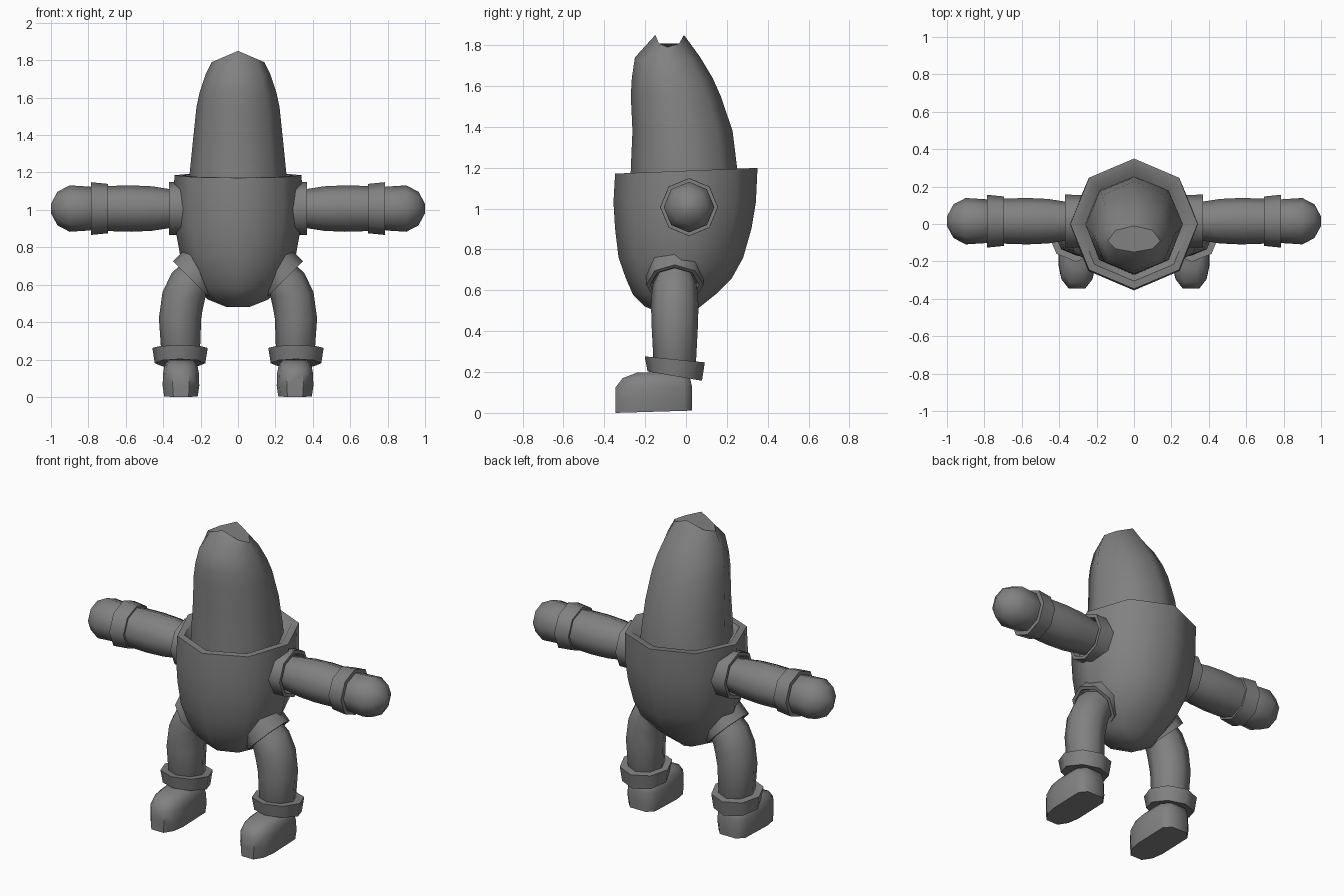
import bpy, bmesh, math
from mathutils import Vector

if "Cube" in bpy.data.objects:
    bpy.data.objects.remove(bpy.data.objects["Cube"])

grey = bpy.data.materials.new("plain grey")
grey.diffuse_color = (0.22, 0.22, 0.22, 1)
grey.use_nodes = True
grey.node_tree.nodes["Principled BSDF"].inputs["Base Color"].default_value = grey.diffuse_color


def ring(c, u, v, ru, rv, n=8):
    """Polygon of n points around c, spanned by directions u and v."""
    c, u, v = Vector(c), Vector(u).normalized(), Vector(v).normalized()
    return [c + u * ru * math.cos(2 * math.pi * k / n) + v * rv * math.sin(2 * math.pi * k / n)
            for k in range(n)]


def hull_ring(z, hx, yf, ym, yb, tilt=0.0, droop=0.0):
    """Level octagon with separate front, side and back depths."""
    pts = []
    for k in range(8):
        c, s = math.cos(k * math.pi / 4), math.sin(k * math.pi / 4)
        y = ym + s * ((yb - ym) if s > 0 else (ym - yf))
        pts.append(Vector((hx * c, y, z + tilt * y - droop * abs(c))))
    return pts


def loft(name, rings, mirror=False, angle=50):
    """Skin a list of rings, cap both ends, shade and optionally mirror in x."""
    bm = bmesh.new()
    loops = [[bm.verts.new(p) for p in r] for r in rings]
    for a, b in zip(loops, loops[1:]):
        n = len(a)
        for i in range(n):
            bm.faces.new((a[i], a[(i + 1) % n], b[(i + 1) % n], b[i]))
    bm.faces.new(loops[0])
    bm.faces.new(loops[-1])
    bmesh.ops.recalc_face_normals(bm, faces=bm.faces)
    me = bpy.data.meshes.new(name)
    bm.to_mesh(me)
    bm.free()
    me.materials.append(grey)
    ob = bpy.data.objects.new(name, me)
    bpy.context.collection.objects.link(ob)
    bpy.ops.object.select_all(action='DESELECT')
    ob.select_set(True)
    bpy.context.view_layer.objects.active = ob
    bpy.ops.object.shade_smooth_by_angle(angle=math.radians(angle))
    if mirror:
        ob.modifiers.new("mirror", 'MIRROR').use_clip = False
    return ob


# Egg-shaped body with an open rim: (z, half width, front, middle, back, tilt)
loft("body", [hull_ring(*r) for r in [
    (0.48, 0.06, -0.10, -0.04, 0.02),
    (0.52, 0.16, -0.20, -0.05, 0.07),
    (0.58, 0.22, -0.26, -0.04, 0.145),
    (0.66, 0.27, -0.295, -0.03, 0.225),
    (0.76, 0.31, -0.33, -0.02, 0.28),
    (0.90, 0.335, -0.347, -0.01, 0.32),
    (1.03, 0.345, -0.355, 0, 0.342),
    (1.185, 0.34, -0.347, 0, 0.35, 0.04),
    (1.185, 0.30, -0.305, 0, 0.305, 0.04),
    (1.14, 0.26, -0.27, 0, 0.26, 0.04)]])

# Tall head leaning forward
loft("head", [hull_ring(*r) for r in [
    (1.12, 0.262, -0.272, 0, 0.255),
    (1.20, 0.258, -0.27, -0.01, 0.25),
    (1.38, 0.24, -0.262, -0.03, 0.228),
    (1.55, 0.222, -0.27, -0.05, 0.17),
    (1.64, 0.205, -0.265, -0.065, 0.13, 0, 0.01),
    (1.74, 0.175, -0.25, -0.08, 0.07, 0, 0.02),
    (1.85, 0.14, -0.15, -0.09, -0.01, 0, 0.06)]])


# Arm parts run along x: (x, radius)
def arm_part(name, rows):
    loft(name, [ring((x, 0.015, 1.007), (0, 1, 0), (0, 0, 1), r, r) for x, r in rows], True)


arm_part("shoulder_ring", [(0.25, 0.14), (0.37, 0.142), (0.37, 0.122), (0.34, 0.11)])
arm_part("arm", [(0.32, 0.10), (0.37, 0.105), (0.46, 0.119), (0.57, 0.124), (0.65, 0.122), (0.74, 0.118)])
arm_part("wrist_band", [(0.695, 0.12), (0.695, 0.132), (0.785, 0.141), (0.785, 0.12)])
arm_part("hand", [(0.75, 0.10), (0.79, 0.117), (0.90, 0.124), (0.965, 0.09), (1.0, 0.025)])

# Hip ring faces outward and down
axis, across = Vector((0.7, 0, -0.7)).normalized(), Vector((0.7, 0, 0.7))
hip = Vector((0.235, -0.055, 0.64))
loft("hip_ring", [ring(hip + axis * d, across, (0, 1, 0), r, r)
                  for d, r in [(-0.08, 0.14), (0.02, 0.14), (0.02, 0.12), (0, 0.11)]], True)

# Bent leg: (x, z, across direction, radius)
loft("leg", [ring((x, -0.055, z), a, (0, 1, 0), r, r) for x, z, a, r in [
    (0.21, 0.66, (0.7, 0, 0.7), 0.10),
    (0.265, 0.595, (0.8, 0, 0.6), 0.112),
    (0.295, 0.52, (0.93, 0, 0.35), 0.116),
    (0.31, 0.42, (1, 0, 0), 0.113),
    (0.307, 0.25, (1, 0, 0), 0.104),
    (0.307, 0.19, (1, 0, 0), 0.075),
    (0.307, 0.15, (1, 0, 0), 0.065)]], True)

# Ankle cuff, lower at the back
loft("ankle_cuff", [ring((0.31, -0.055, z), (1, 0, 0), (0, 1, t), r, r) for z, t, r in [
    (0.185, -0.17, 0.10), (0.18, -0.17, 0.135), (0.262, -0.1, 0.148), (0.262, -0.1, 0.105)]], True)


# Foot with a rounded toe: outlines at rising heights
def foot_ring(z, w, toe, heel, tilt=0.0):
    half = [(0.45, toe), (0.85, toe + 0.05), (1, toe + 0.12), (1, heel - 0.04), (0.6, heel)]
    pts = half + [(-a, y) for a, y in reversed(half)]
    return [Vector((0.305 + a * w, y, z + tilt * (y + 0.345))) for a, y in pts]


loft("foot", [foot_ring(*r) for r in [
    (0.0, 0.09, -0.345, 0.03, 0.03),
    (0.06, 0.098, -0.345, 0.03),
    (0.125, 0.096, -0.345, 0.03),
    (0.17, 0.088, -0.31, 0.02),
    (0.197, 0.065, -0.24, -0.02)]], True)
